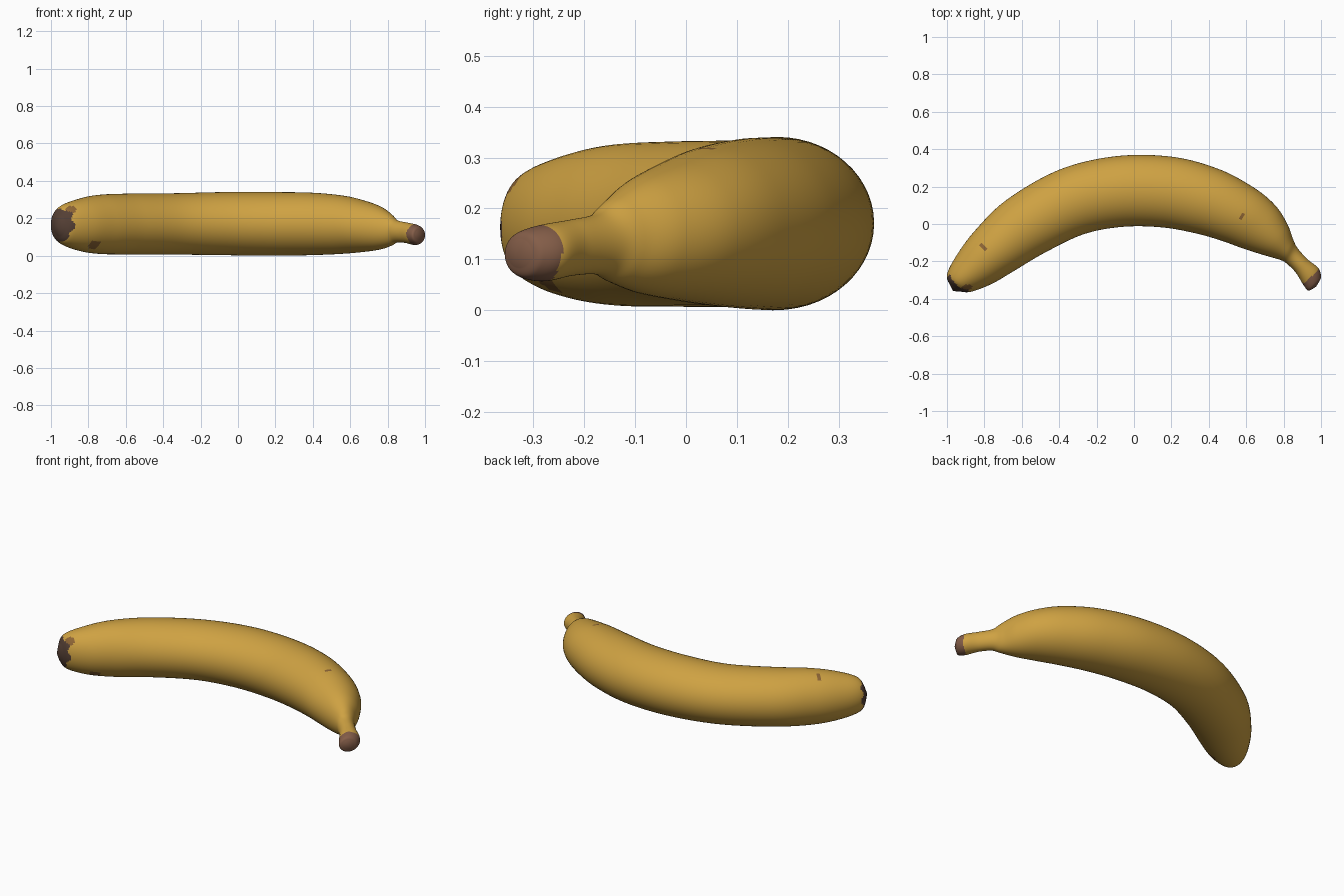
import bpy, bmesh, math
from mathutils import Vector

if "Cube" in bpy.data.objects:
    bpy.data.objects.remove(bpy.data.objects["Cube"])


def material(name, rgb):
    m = bpy.data.materials.new(name)
    m.diffuse_color = (*rgb, 1)
    m.use_nodes = True
    m.node_tree.nodes["Principled BSDF"].inputs["Base Color"].default_value = m.diffuse_color
    return m


# Stations: outer x, outer y, inner x, inner y, lowest z, highest z
stations = [
    (-.985, -.325, -.925, -.362, .11, .21),
    (-1.0, -.27, -.87, -.362, .065, .265),
    (-.95, -.17, -.76, -.32, .03, .30),
    (-.85, -.035, -.64, -.25, .01, .325),
    (-.68, .13, -.48, -.155, .007, .332),
    (-.40, .29, -.27, -.055, .006, .334),
    (-.10, .362, -.06, -.015, .003, .34),
    (.20, .36, .15, -.018, .0, .34),
    (.45, .295, .33, -.05, .003, .337),
    (.64, .195, .47, -.09, .01, .322),
    (.755, .10, .58, -.13, .02, .295),
    (.82, .0, .69, -.165, .033, .262),
    (.85, -.08, .785, -.193, .053, .22),
    (.875, -.13, .82, -.215, .07, .19),
    (.93, -.19, .865, -.26, .068, .178),
    (.985, -.235, .905, -.325, .057, .168),
    (1.0, -.28, .93, -.355, .065, .155),
    (.992, -.305, .95, -.35, .085, .138),
]


def spline(p, i, t):
    a, b, c, d = (p[min(max(i + k, 0), len(p) - 1)] for k in (-1, 0, 1, 2))
    return [.5 * (2 * q + (r - o) * t + (2 * o - 5 * q + 4 * r - s) * t * t
                  + (3 * q - o - 3 * r + s) * t ** 3) for o, q, r, s in zip(a, b, c, d)]


SIDES, STEPS = 56, 9
rows = [spline(stations, i, k / STEPS) for i in range(len(stations) - 1) for k in range(STEPS)]
rows.append(stations[-1])

# Loft the curved fruit through oval rings
bm = bmesh.new()
rings = []
for ox, oy, ix, iy, lo, hi in rows:
    mid = Vector(((ox + ix) / 2, (oy + iy) / 2, (lo + hi) / 2))
    side = Vector(((ox - ix) / 2, (oy - iy) / 2, 0))
    up = Vector((0, 0, (hi - lo) / 2))
    rings.append([bm.verts.new(mid + side * math.cos(a) + up * math.sin(a))
                  for a in (2 * math.pi * j / SIDES for j in range(SIDES))])
for r, s in zip(rings, rings[1:]):
    for j in range(SIDES):
        k = (j + 1) % SIDES
        bm.faces.new((r[j], r[k], s[k], s[j]))
# Rounded ends
for ring, push in ((rings[0], Vector((-.012, -.015, 0))), (rings[-1], Vector((.004, -.006, 0)))):
    centre = sum((v.co for v in ring), Vector()) / SIDES
    tip = bm.verts.new(centre + push)
    for j in range(SIDES):
        bm.faces.new((ring[j], ring[(j + 1) % SIDES], tip))
bmesh.ops.recalc_face_normals(bm, faces=bm.faces)

# Colours: blossom tip, cut stem end and small bruises
bruises = [(Vector((-.81, -.12, .32)), .022), (Vector((.575, .04, .31)), .016),
           (Vector((-.765, -.28, .05)), .035)]
for f in bm.faces:
    c = f.calc_center_median()
    wobble = .008 * math.sin(c.z * 90) + .006 * math.sin(c.x * 70)
    if c.x > .8 and c.x * .63 - c.y * .77 > .812 + wobble * .4:
        f.material_index = 1
    elif (c - Vector((-.97, -.35, .165))).length < .092 + wobble:
        f.material_index = 2
    elif any((c - p).length < r for p, r in bruises) or \
            (c - Vector((-.895, -.34, .245))).length < .028:
        f.material_index = 3

mesh = bpy.data.meshes.new("banana")
bm.to_mesh(mesh)
bm.free()
mesh.materials.append(material("ripe yellow", (.62, .36, .055)))
mesh.materials.append(material("stem brown", (.23, .11, .065)))
mesh.materials.append(material("dark tip brown", (.09, .05, .035)))
mesh.materials.append(material("bruise brown", (.27, .13, .035)))
mesh.polygons.foreach_set("use_smooth", [True] * len(mesh.polygons))
obj = bpy.data.objects.new("banana", mesh)
bpy.context.collection.objects.link(obj)
